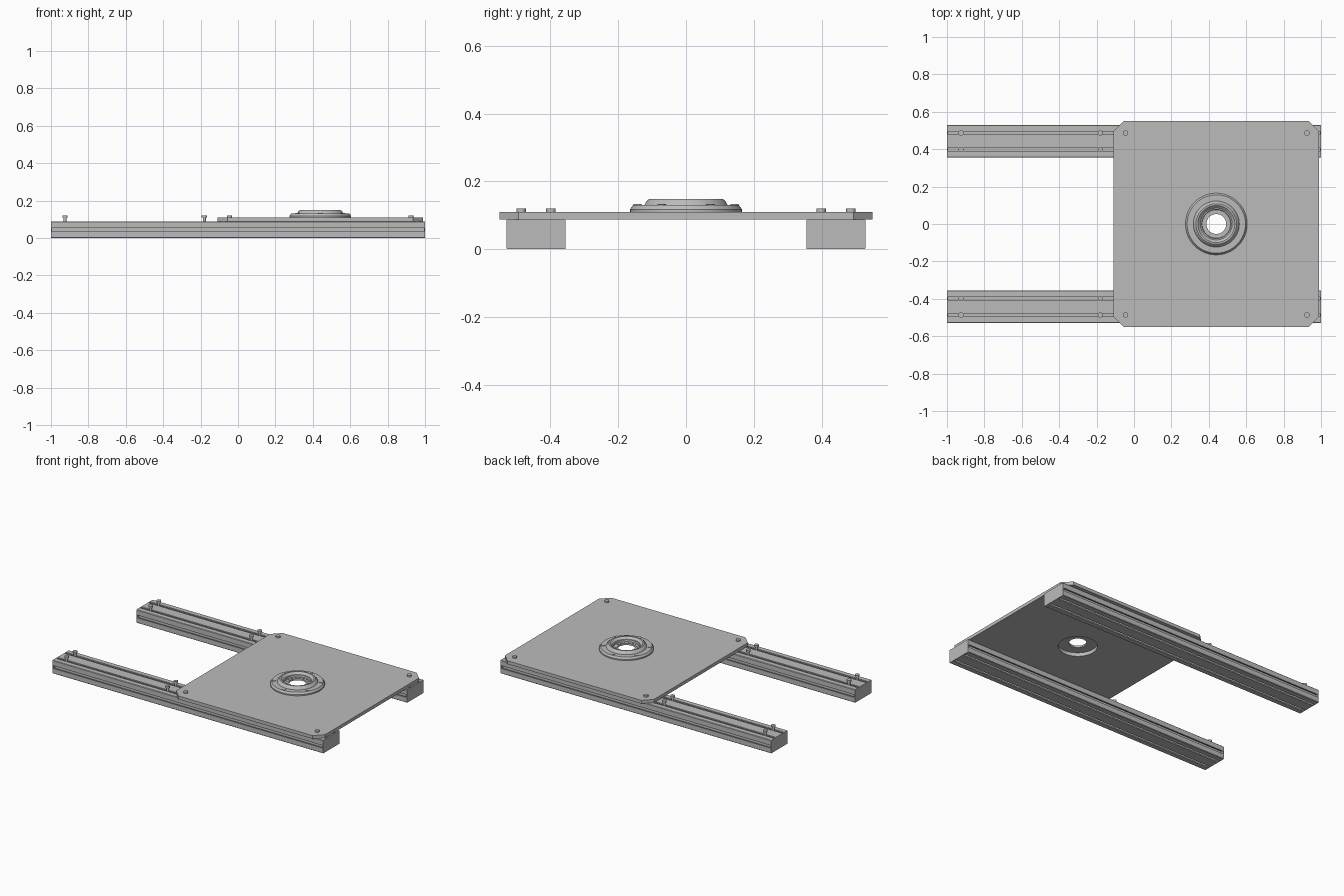
import bpy, bmesh, math
from mathutils import Matrix, Vector

cube = bpy.data.objects.get("Cube")
if cube:
    bpy.data.objects.remove(cube, do_unlink=True)

metal = bpy.data.materials.new("grey_metal")
metal.use_nodes = True
grey = (0.5, 0.5, 0.5, 1)
metal.diffuse_color = grey
metal.node_tree.nodes["Principled BSDF"].inputs["Base Color"].default_value = grey


def finish(name, bm, smooth=False):
    bmesh.ops.recalc_face_normals(bm, faces=bm.faces[:])
    mesh = bpy.data.meshes.new(name)
    bm.to_mesh(mesh)
    bm.free()
    mesh.materials.append(metal)
    ob = bpy.data.objects.new(name, mesh)
    bpy.context.collection.objects.link(ob)
    if smooth:
        bpy.ops.object.select_all(action='DESELECT')
        ob.select_set(True)
        bpy.context.view_layer.objects.active = ob
        bpy.ops.object.shade_smooth_by_angle(angle=math.radians(30))
    return ob


def extrude(bm, faces, vec):
    out = bmesh.ops.extrude_face_region(bm, geom=faces)
    bmesh.ops.translate(bm, vec=vec, verts=[v for v in out["geom"] if isinstance(v, bmesh.types.BMVert)])


def cylinder(bm, r, x, y, z0, z1, sides=24):
    bmesh.ops.create_cone(bm, cap_ends=True, segments=sides, radius1=r, radius2=r,
                          depth=z1 - z0, matrix=Matrix.Translation((x, y, (z0 + z1) / 2)))


# Slotted rails
W, H = 0.0875, 0.088
SLOT = [(-0.009, 0), (-0.009, 0.008), (-0.016, 0.008), (-0.016, 0.02),
        (0.016, 0.02), (0.016, 0.008), (0.009, 0.008), (0.009, 0)]


def rail_outline():
    """Walk round the section, cutting a T-slot at every centre."""
    pts = []
    sides = [((-W, 0), (1, 0), (W - 0.044, W + 0.044)), ((W, 0), (0, 1), (H / 2,)),
             ((W, H), (-1, 0), (W - 0.044, W + 0.044)), ((-W, H), (0, -1), (H / 2,))]
    for start, along, centres in sides:
        start, along = Vector(start), Vector(along)
        inward = Vector((-along.y, along.x))
        pts.append(start + along * 0.003)
        for c in centres:
            pts += [start + along * (c + a) + inward * d for a, d in SLOT]
        length = 2 * W if along.x else H
        pts.append(start + along * (length - 0.003))
    return pts


RAIL_Y, CAP = 0.4425, 0.006
for side, label in ((-1, "front"), (1, "back")):
    yc = side * RAIL_Y
    bm = bmesh.new()
    face = bm.faces.new([bm.verts.new((-1 + CAP, yc + p.x, p.y)) for p in rail_outline()])
    extrude(bm, [face], (2 - 2 * CAP, 0, 0))
    finish(label + "_rail", bm)

    # End caps
    for end, end_label in ((-1, "right"), (1, "left")):
        bm = bmesh.new()
        bmesh.ops.create_cube(bm, size=1, matrix=Matrix.Translation((end * (1 - CAP / 2), yc, H / 2))
                              @ Matrix.Diagonal((CAP, 2 * W, H, 1)))
        long_edges = [e for e in bm.edges if abs(e.verts[0].co.x - e.verts[1].co.x) > CAP / 2]
        bmesh.ops.bevel(bm, geom=long_edges, offset=0.004, segments=2, affect='EDGES', profile=0.5)
        finish(f"{label}_rail_{end_label}_cap", bm)

    # Loose bolts standing in the top slots
    bm = bmesh.new()
    for x in (-0.925, -0.18):
        for dy in (-0.044, 0.044):
            cylinder(bm, 0.008, x, yc + dy, 0.066, 0.11)
            cylinder(bm, 0.014, x, yc + dy, 0.108, 0.12)
            cylinder(bm, 0.015, x, yc + dy, 0.067, 0.075, 6)
    finish(label + "_rail_bolts", bm, True)

# Plate with clipped corners and a round opening
CX, BOTTOM, TOP = 0.44, 0.088, 0.11
R, CLIP = 0.55, 0.055
bm = bmesh.new()
outer = []
for sx, sy in ((1, 1), (-1, 1), (-1, -1), (1, -1)):
    corner = [(sx * R, sy * (R - CLIP)), (sx * (R - CLIP), sy * R)]
    outer += corner if sx * sy > 0 else corner[::-1]
hole = [(0.118 * math.cos(a), 0.118 * math.sin(a)) for a in (math.tau * i / 64 for i in range(64))]
edges = []
for loop in (outer, hole):
    vs = [bm.verts.new((CX + x, y, BOTTOM)) for x, y in loop]
    edges += [bm.edges.new((vs[i - 1], vs[i])) for i in range(len(vs))]
bmesh.ops.triangle_fill(bm, edges=edges, use_beauty=True)
extrude(bm, bm.faces[:], (0, 0, TOP - BOTTOM))
finish("mounting_plate", bm)

# Corner bolts through the plate
bm = bmesh.new()
for x in (-0.045, 0.925):
    for y in (-0.4865, 0.4865):
        cylinder(bm, 0.008, x, y, 0.066, TOP)
        cylinder(bm, 0.014, x, y, TOP - 0.002, 0.12)
finish("plate_bolts", bm, True)

# Turned flange
profile = [(0.053, 0.112), (0.118, 0.112), (0.118, 0.109), (0.165, 0.109), (0.165, 0.118),
           (0.156, 0.13), (0.123, 0.13), (0.117, 0.142), (0.108, 0.149), (0.099, 0.149),
           (0.085, 0.136), (0.078, 0.136), (0.076, 0.124), (0.053, 0.124)]
bm = bmesh.new()
ring = [bm.verts.new((CX + r, 0, z)) for r, z in profile]
loop = [bm.edges.new((ring[i - 1], ring[i])) for i in range(len(ring))]
bmesh.ops.spin(bm, geom=ring + loop, cent=(CX, 0, 0), axis=(0, 0, 1),
               angle=math.tau, steps=64, use_merge=True)
bmesh.ops.remove_doubles(bm, verts=bm.verts[:], dist=0.0001)
finish("flange", bm, True)

# Screws on the flange rim and the small inner ring
for name, count, radius, size, z0, z1 in (("flange_screws", 6, 0.143, 0.012, 0.125, 0.133),
                                          ("inner_ring_screws", 16, 0.065, 0.004, 0.12, 0.127)):
    bm = bmesh.new()
    for i in range(count):
        a = math.pi / 2 + math.tau * i / count
        cylinder(bm, size, CX + radius * math.cos(a), radius * math.sin(a), z0, z1, 16)
    finish(name, bm, True)
